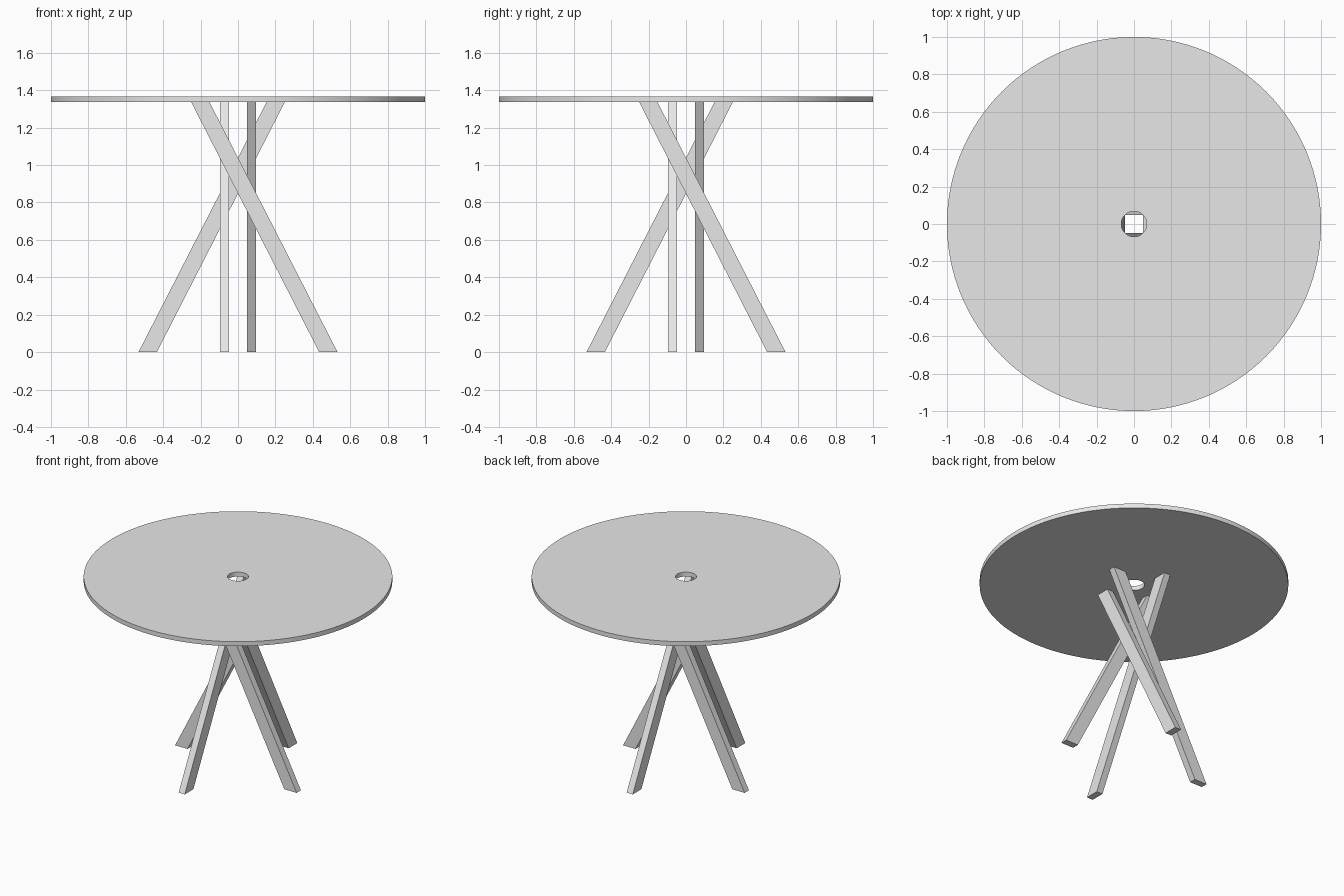
import bpy, bmesh, math
from mathutils import Matrix

cube = bpy.data.objects.get("Cube")
if cube:
    bpy.data.objects.remove(cube, do_unlink=True)

TOP_Z, UNDER_Z = 1.368, 1.336      # faces of the table top
RADIUS, HOLE = 1.0, 0.068

grey = bpy.data.materials.new("light grey")
grey.use_nodes = True
grey.diffuse_color = (0.8, 0.8, 0.8, 1)
grey.node_tree.nodes["Principled BSDF"].inputs["Base Color"].default_value = (0.8, 0.8, 0.8, 1)


def make_object(name, bm):
    bmesh.ops.recalc_face_normals(bm, faces=bm.faces)
    mesh = bpy.data.meshes.new(name)
    bm.to_mesh(mesh)
    bm.free()
    mesh.materials.append(grey)
    obj = bpy.data.objects.new(name, mesh)
    bpy.context.collection.objects.link(obj)
    return obj


# Round top with a centre hole: a rectangular section spun about z
bm = bmesh.new()
section = [bm.verts.new((r, 0, z)) for r, z in
           [(HOLE, UNDER_Z), (RADIUS, UNDER_Z), (RADIUS, TOP_Z), (HOLE, TOP_Z)]]
edges = [bm.edges.new((section[i], section[(i + 1) % 4])) for i in range(4)]
bmesh.ops.spin(bm, geom=section + edges, cent=(0, 0, 0), axis=(0, 0, 1),
               angle=math.tau, steps=128, use_merge=True)
bmesh.ops.remove_doubles(bm, verts=bm.verts, dist=1e-5)
top = make_object("table_top", bm)
bpy.ops.object.select_all(action='DESELECT')
top.select_set(True)
bpy.context.view_layer.objects.active = top
bpy.ops.object.shade_smooth_by_angle(angle=math.radians(30))

# Slanted legs: one leaning bar, turned a quarter at a time round the centre
bar = [(-0.25, UNDER_Z), (-0.152, UNDER_Z), (0.532, 0), (0.434, 0)]
for i, side in enumerate(["front", "left", "back", "right"]):
    bm = bmesh.new()
    face = bm.faces.new([bm.verts.new((x, -0.097, z)) for x, z in bar])
    ext = bmesh.ops.extrude_face_region(bm, geom=[face])["geom"]
    bmesh.ops.translate(bm, vec=(0, 0.048, 0),
                        verts=[v for v in ext if isinstance(v, bmesh.types.BMVert)])
    bm.transform(Matrix.Rotation(i * math.pi / 2, 4, 'Z'))
    make_object(side + "_leg", bm)
